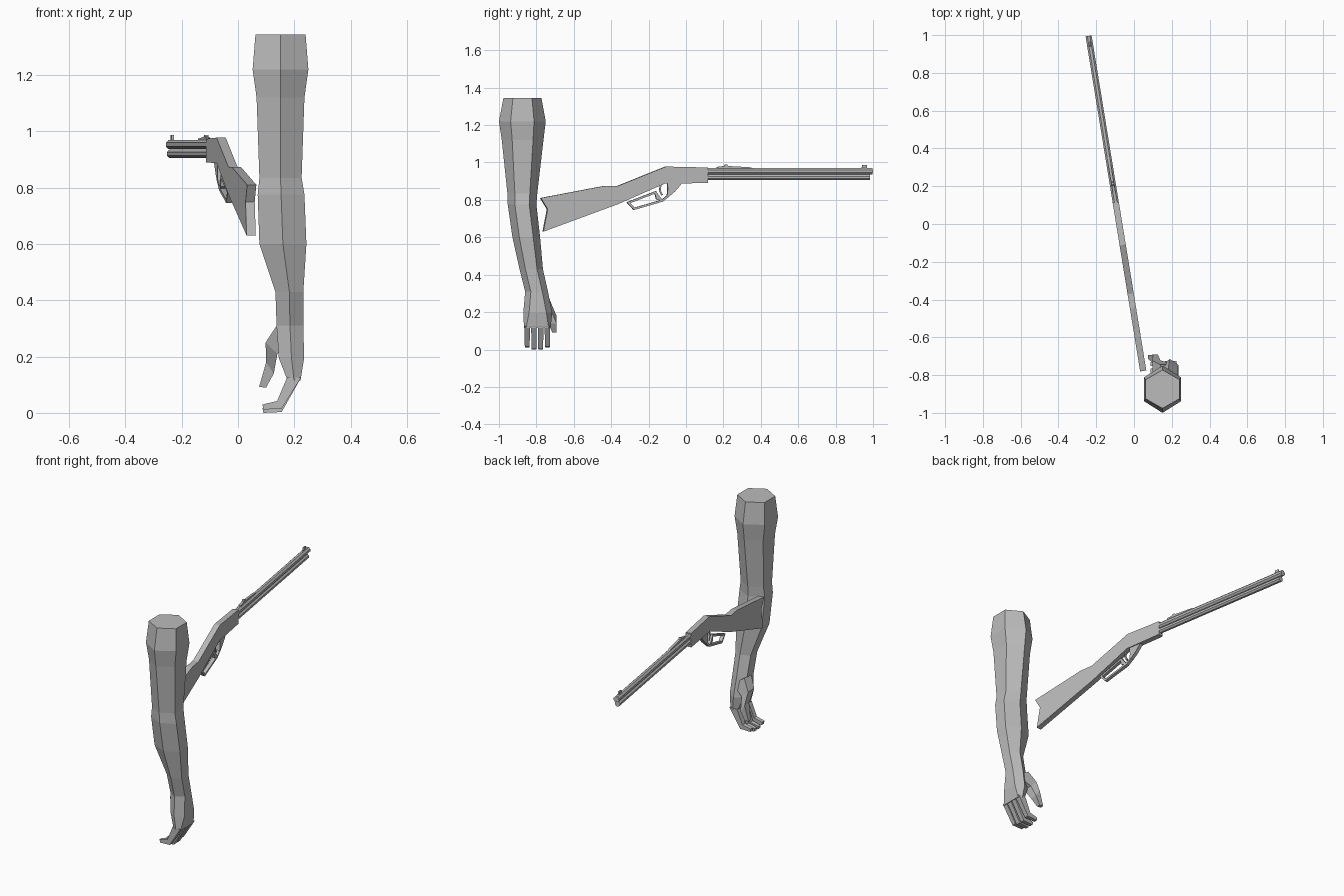
import bpy, bmesh, math
from mathutils import Vector

if "Cube" in bpy.data.objects:
    bpy.data.objects.remove(bpy.data.objects["Cube"])

grey = bpy.data.materials.new("plain grey")
grey.diffuse_color = (0.5, 0.5, 0.5, 1)
grey.use_nodes = True
grey.node_tree.nodes["Principled BSDF"].inputs["Base Color"].default_value = grey.diffuse_color

YAW = math.atan2(0.288, 1.765)      # rifle points slightly to the left
C = math.cos(YAW)


def finish(name, bm, rifle=False):
    bmesh.ops.recalc_face_normals(bm, faces=bm.faces)
    me = bpy.data.meshes.new(name)
    bm.to_mesh(me)
    bm.free()
    me.materials.append(grey)
    ob = bpy.data.objects.new(name, me)
    bpy.context.collection.objects.link(ob)
    if rifle:
        ob.location.x = -0.078
        ob.rotation_euler.z = YAW
    return ob


def loft(name, rings, rifle=False):
    """Skin a list of rings with equal point counts and cap both ends."""
    bm = bmesh.new()
    vs = [[bm.verts.new(p) for p in r] for r in rings]
    n = len(vs[0])
    for a, b in zip(vs, vs[1:]):
        for i in range(n):
            j = (i + 1) % n
            bm.faces.new((a[i], a[j], b[j], b[i]))
    bm.faces.new(vs[0])
    bm.faces.new(vs[-1])
    return finish(name, bm, rifle)


def plate(name, pts, half):
    """Side profile in (y, z), extruded across the rifle."""
    return loft(name, [[(s * half, y / C, z) for y, z in pts] for s in (-1, 1)], True)


def strip(name, pts, t, half, closed=False):
    """Thin bent metal strip following a (y, z) path."""
    n = len(pts)
    P = [Vector(p) for p in pts]
    rings = []
    for i, p in enumerate(P):
        a = P[i - 1] if (i or closed) else p
        b = P[(i + 1) % n] if (i < n - 1 or closed) else p
        d1 = (p - a).normalized() if a != p else (b - p).normalized()
        d2 = (b - p).normalized() if b != p else d1
        m = (d1 + d2).normalized()
        nrm = Vector((-m.y, m.x)) * t / max(0.5, m.dot(d1))
        o, q = p + nrm, p - nrm
        rings.append([(-half, o.x / C, o.y), (half, o.x / C, o.y),
                      (half, q.x / C, q.y), (-half, q.x / C, q.y)])
    if not closed:
        return loft(name, rings, True)
    bm = bmesh.new()
    vs = [[bm.verts.new(c) for c in r] for r in rings]
    for i in range(n):
        a, b = vs[i], vs[(i + 1) % n]
        for k in range(4):
            bm.faces.new((a[k], a[(k + 1) % 4], b[(k + 1) % 4], b[k]))
    return finish(name, bm, True)


def tube(name, z, r, y0, y1, sides=8):
    ring = [(r * math.cos(a), r * math.sin(a)) for a in
            [math.tau * (i + 0.5) / sides for i in range(sides)]]
    return loft(name, [[(x, y / C, z + h) for x, h in ring] for y in (y0, y1)], True)


# arm and palm: six-sided rings (z, x min, x max, y min, y max, side width)
sections = [
    (1.345, .062, .240, -.976, -.773, .5),
    (1.22, .052, .250, -1.0, -.750, .5),
    (1.12, .066, .236, -.985, -.762, .5),
    (.835, .076, .226, -.955, -.795, .5),
    (.775, .070, .236, -.953, -.800, .5),
    (.60, .076, .243, -.928, -.780, .5),
    (.43, .133, .232, -.890, -.765, .5),
    (.31, .137, .232, -.860, -.738, .5),
    (.195, .145, .235, -.870, -.715, .6),
    (.115, .176, .222, -.866, -.724, .85),
]
rings = []
for z, x0, x1, y0, y1, k in sections:
    xc, yc, h = (x0 + x1) / 2, (y0 + y1) / 2, (y1 - y0) / 2
    rings.append([(xc, y0, z), (x1, yc - k * h, z), (x1, yc + k * h, z),
                  (xc, y1, z), (x0, yc + k * h, z), (x0, yc - k * h, z)])
loft("arm", rings)


def digit(name, stations):
    """Bent finger: outer (x, z), inner (x, z), y range per station."""
    loft(name, [[(o[0], a, o[1]), (o[0], b, o[1]), (i[0], b, i[1]), (i[0], a, i[1])]
                for o, i, a, b in stations])


# four curled fingers
for f in range(4):
    y = -.849 + f * .036
    tip = .012 if f in (0, 3) else 0
    digit(f"finger_{f + 1}", [
        ((.224, .125), (.174, .125), y - .015, y + .015),
        ((.155, .003 + tip), (.139, .03 + tip), y - .013, y + .013),
        ((.09, tip), (.087, .018 + tip), y - .011, y + .011)])

# thumb
digit("thumb", [
    ((.139, .312), (.215, .26), -.81, -.745),
    ((.098, .25), (.14, .21), -.78, -.722),
    ((.10, .18), (.127, .14), -.735, -.692),
    ((.075, .092), (.10, .09), -.715, -.693)])

# stock and receiver in one flat-sided profile
plate("stock_and_receiver", [
    (-.778, .81), (-.742, .75), (-.765, .63), (-.366, .777), (-.115, .887),
    (.115, .89), (.115, .973), (-.11, .978), (-.37, .873), (-.446, .873)], .0165)
plate("lever_hinge", [(-.10, .895), (-.02, .892), (-.06, .845), (-.098, .812)], .011)

# lever loop, trigger guard and trigger
strip("lever_loop", [(-.308, .785), (-.278, .752), (-.13, .795), (-.165, .84)],
      .0055, .010, True)
strip("trigger_guard", [(-.165, .845), (-.155, .808), (-.125, .798),
                        (-.097, .82), (-.09, .885)], .0055, .010)
strip("trigger", [(-.135, .885), (-.14, .85), (-.128, .825)], .004, .005)

# barrel and magazine tube
tube("barrel", .953, .0175, .10, .996)
tube("magazine_tube", .920, .0160, .10, .982)

# sights
plate("front_sight", [(.938, .965), (.966, .965), (.966, .987), (.943, .987)], .004)
plate("rear_sight", [(.165, .968), (.355, .968), (.345, .974), (.225, .981),
                     (.22, .988), (.208, .988), (.204, .981), (.165, .976)], .007)
